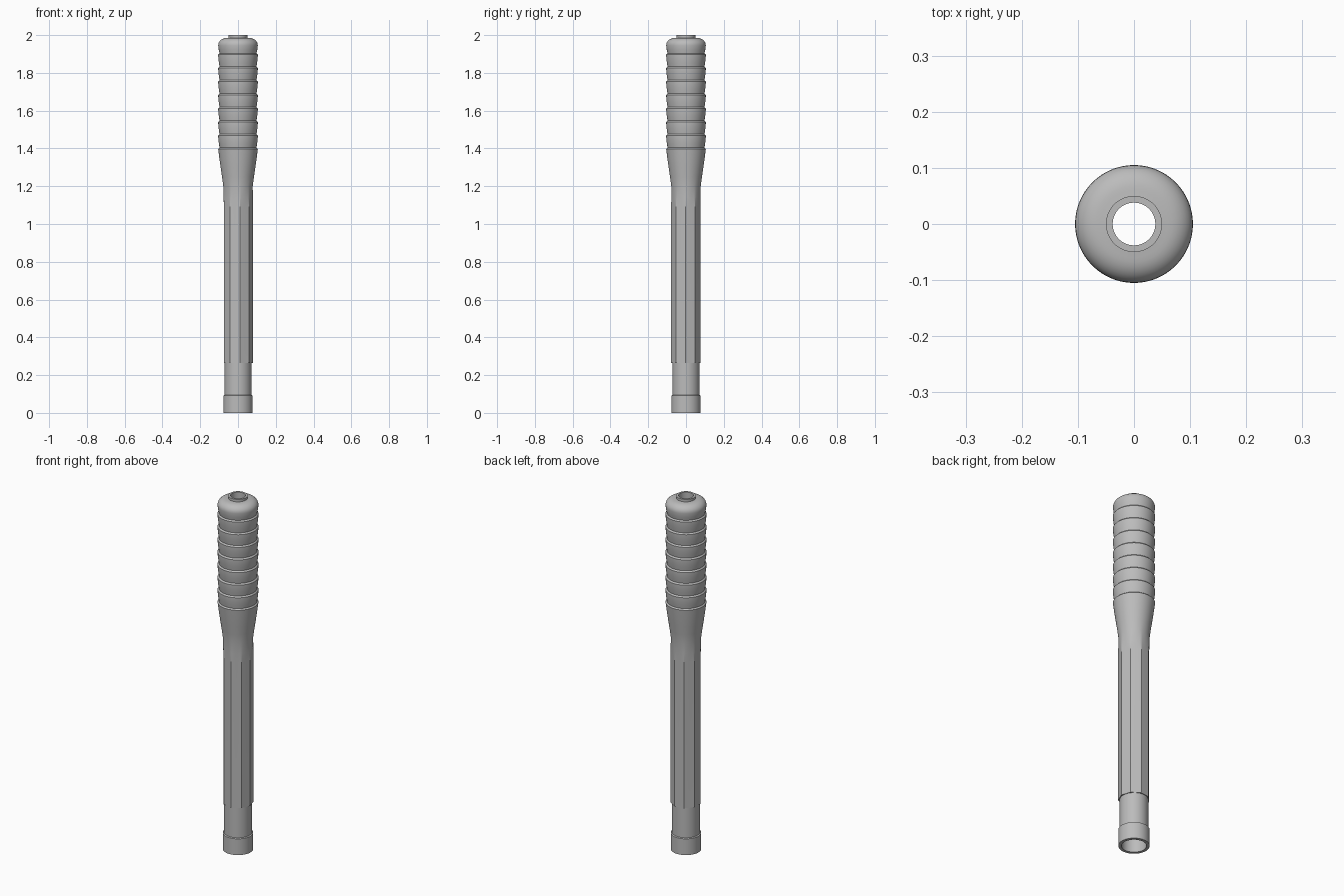
import bpy, bmesh, math

cube = bpy.data.objects.get("Cube")
if cube:
    bpy.data.objects.remove(cube)

SEG = 72                       # multiple of the nine flats
SIDES = 9
TURN = math.radians(-2.6)      # first corner of the nine-sided shaft

grey = bpy.data.materials.new("plain_grey")
grey.use_nodes = True
colour = (0.5, 0.5, 0.5, 1)
grey.diffuse_color = colour
grey.node_tree.nodes["Principled BSDF"].inputs["Base Color"].default_value = colour


def facet(angle):
    """Ratio of a nine-sided outline to its corner radius."""
    step = 2 * math.pi / SIDES
    return math.cos(step / 2) / math.cos(angle % step - step / 2)


def lathe(name, profile, closed=False):
    """Turn (radius, height, flatness) rows around z; flatness 1 gives flats."""
    bm = bmesh.new()
    rings = []
    for r, z, flat in profile:
        ring = []
        for i in range(SEG):
            a = 2 * math.pi * i / SEG
            rad = r * (1 - flat + flat * facet(a))
            ring.append(bm.verts.new((rad * math.cos(a + TURN), rad * math.sin(a + TURN), z)))
        rings.append(ring)
    pairs = list(zip(rings, rings[1:]))
    if closed:
        pairs.append((rings[-1], rings[0]))
    for low, high in pairs:
        for i in range(SEG):
            j = (i + 1) % SEG
            bm.faces.new((low[i], low[j], high[j], high[i]))
    bmesh.ops.recalc_face_normals(bm, faces=bm.faces)
    mesh = bpy.data.meshes.new(name)
    bm.to_mesh(mesh)
    bm.free()
    mesh.materials.append(grey)
    obj = bpy.data.objects.new(name, mesh)
    bpy.context.collection.objects.link(obj)
    bpy.ops.object.select_all(action="DESELECT")
    obj.select_set(True)
    bpy.context.view_layer.objects.active = obj
    bpy.ops.object.shade_smooth_by_angle(angle=math.radians(28))
    return obj


# Bottom collar and plain sleeve
profile = [(0.062, 0, 0), (0.078, 0, 0), (0.078, 0.092, 0), (0.0715, 0.095, 0), (0.0715, 0.265, 0)]

# Nine-sided shaft, running out to a round neck
profile += [(0.079, 0.265, 1), (0.079, 1.09, 1), (0.0785, 1.14, 0.5), (0.078, 1.2, 0)]

# Flare up to the grip
profile += [(0.0845, 1.25, 0), (0.092, 1.3, 0), (0.099, 1.35, 0), (0.104, 1.39, 0), (0.105, 1.398, 0)]

# Grip: seven stacked segments, each swelling upwards to a ledge
BASE, PITCH, RIBS = 1.4, 0.0714, 7
for n in range(RIBS):
    z = BASE + n * PITCH
    for t in (0.06, 0.3, 0.5, 0.7, 0.85, 0.96):
        profile.append((0.097 + 0.008 * math.sin(t * math.pi / 2), z + t * PITCH, 0))

# Rounded cap and top neck
top = BASE + RIBS * PITCH
profile += [(0.098, top + 0.004, 0), (0.102, top + 0.022, 0), (0.105, top + 0.045, 0)]
for k in range(1, 8):
    a = k / 7 * math.radians(80)
    profile.append((0.06 + 0.045 * math.cos(a), top + 0.047 + 0.038 * math.sin(a), 0))
profile += [(0.06, 1.985, 0), (0.05, 1.986, 0), (0.05, 2.0, 0), (0.038, 2.0, 0)]

# Bore through the whole length
profile += [(0.038, 1.93, 0), (0.062, 1.9, 0)]

lathe("baton_body", profile, closed=True)
